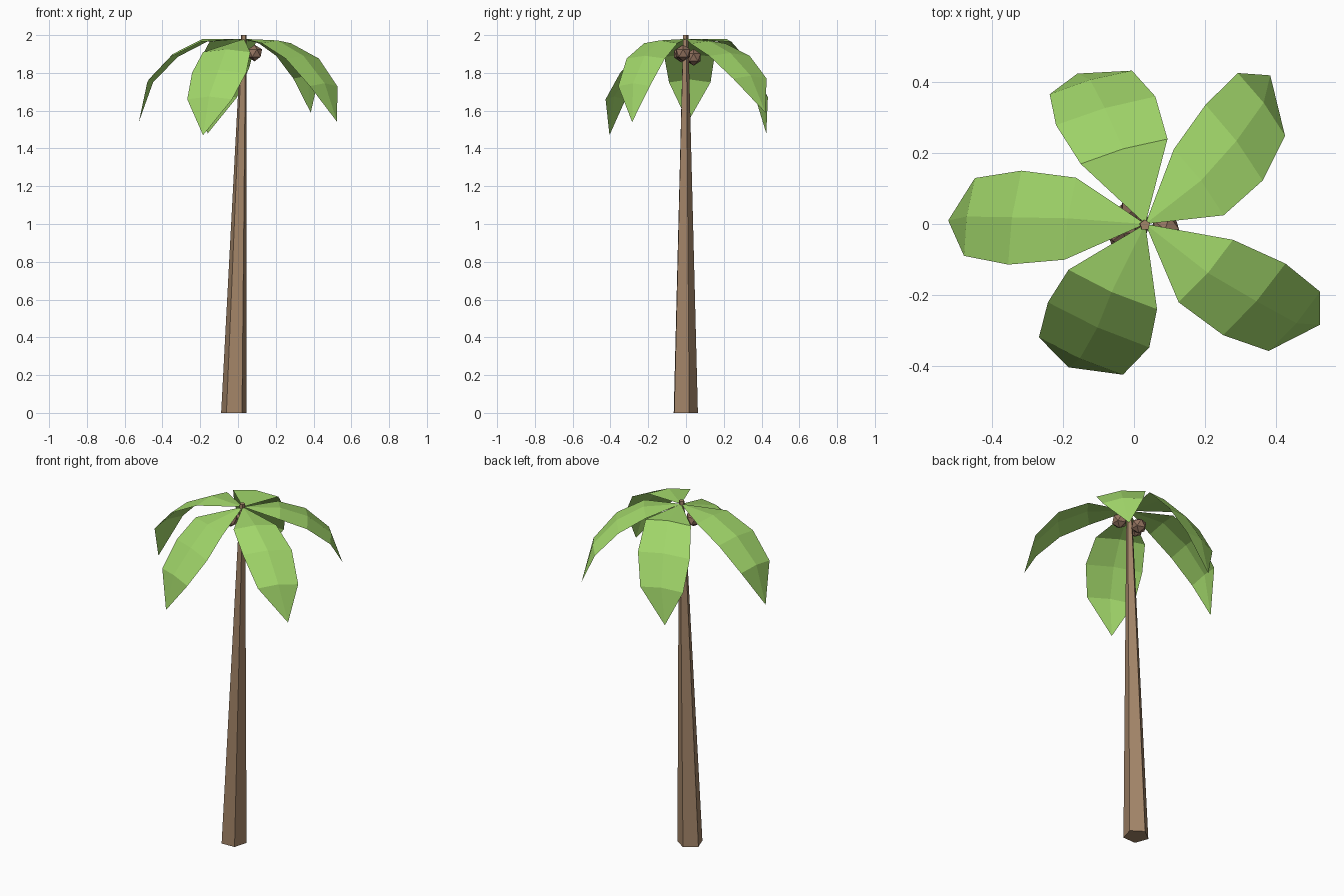
import bpy, bmesh
from math import radians, sin, cos
from mathutils import Vector

if "Cube" in bpy.data.objects:
    bpy.data.objects.remove(bpy.data.objects["Cube"])


def material(name, rgb):
    m = bpy.data.materials.new(name)
    m.diffuse_color = (*rgb, 1)
    m.use_nodes = True
    m.node_tree.nodes["Principled BSDF"].inputs["Base Color"].default_value = m.diffuse_color
    return m


LEAF = material("leaf green", (0.36, 0.68, 0.145))
BARK = material("bark brown", (0.37, 0.235, 0.14))
NUT = material("coconut brown", (0.29, 0.17, 0.115))


def finish(bm, name, mat, recalc=True):
    if recalc:
        bmesh.ops.recalc_face_normals(bm, faces=bm.faces)
    me = bpy.data.meshes.new(name)
    bm.to_mesh(me)
    bm.free()
    me.materials.append(mat)
    ob = bpy.data.objects.new(name, me)
    bpy.context.collection.objects.link(ob)


# Trunk: leaning, tapered five-sided column
bm = bmesh.new()
rings = []
for cx, cy, z, r in ((-0.022, -0.007, 0, 0.07), (0.031, -0.003, 2.0, 0.015)):
    rings.append([bm.verts.new((cx + r * cos(radians(20 + 72 * i)),
                                cy + r * sin(radians(20 + 72 * i)), z)) for i in range(5)])
for i in range(5):
    j = (i + 1) % 5
    bm.faces.new((rings[0][i], rings[0][j], rings[1][j], rings[1][i]))
bm.faces.new(rings[0][::-1])
bm.faces.new(rings[1])
finish(bm, "trunk", BARK)

# Leaves: (facing angle, width scale, three rib stations and the tip as x, y, edge z)
HALF_WIDTH = (0.117, 0.134, 0.111)
leaves = {
    "left": (172, 1.0, (-0.18, 0.015, 1.965), (-0.337, 0.018, 1.885), (-0.465, 0.02, 1.75), (-0.525, 0.01, 1.54)),
    "back_left": (106, 1.09, (-0.028, 0.205, 1.965), (-0.08, 0.32, 1.83), (-0.122, 0.40, 1.67), (-0.16, 0.425, 1.48)),
    "back_right": (37, 1.0, (0.183, 0.118, 1.955), (0.283, 0.23, 1.89), (0.36, 0.338, 1.77), (0.385, 0.42, 1.59)),
    "front_right": (-41, 1.0, (0.203, -0.133, 1.957), (0.34, -0.213, 1.876), (0.453, -0.275, 1.73), (0.525, -0.285, 1.54)),
    "front_left": (-114, 1.17, (-0.06, -0.185, 1.91), (-0.10, -0.285, 1.80), (-0.15, -0.373, 1.66), (-0.185, -0.405, 1.47)),
}
for side, (yaw, scale, *stations) in leaves.items():
    bm = bmesh.new()
    a = radians(yaw)
    out = Vector((cos(a), sin(a), 0))
    across = Vector((-sin(a), cos(a), 0))
    base = bm.verts.new((0.032, 0, 1.98))
    tip = bm.verts.new(stations[3])
    rows = []
    for p, w in zip(stations[:3], HALF_WIDTH):
        p = Vector(p)
        ridge = p + Vector((0, 0, 0.015)) + out * 0.008
        rows.append([bm.verts.new(q) for q in (p - across * w * scale, ridge, p + across * w * scale)])
    for k in (0, 1):
        bm.faces.new((base, rows[0][k], rows[0][k + 1]))
        for r0, r1 in zip(rows, rows[1:]):
            bm.faces.new((r0[k], r1[k], r1[k + 1], r0[k + 1]))
        bm.faces.new((rows[2][k], tip, rows[2][k + 1]))
    finish(bm, "leaf_" + side, LEAF, recalc=False)

# Coconuts: faceted balls under the crown
for n, pos in enumerate(((0.088, -0.015, 1.905), (0.0, 0.04, 1.882), (-0.03, -0.025, 1.9))):
    bm = bmesh.new()
    bmesh.ops.create_icosphere(bm, subdivisions=1, radius=0.044)
    bmesh.ops.translate(bm, verts=bm.verts, vec=pos)
    finish(bm, f"coconut_{n + 1}", NUT)
